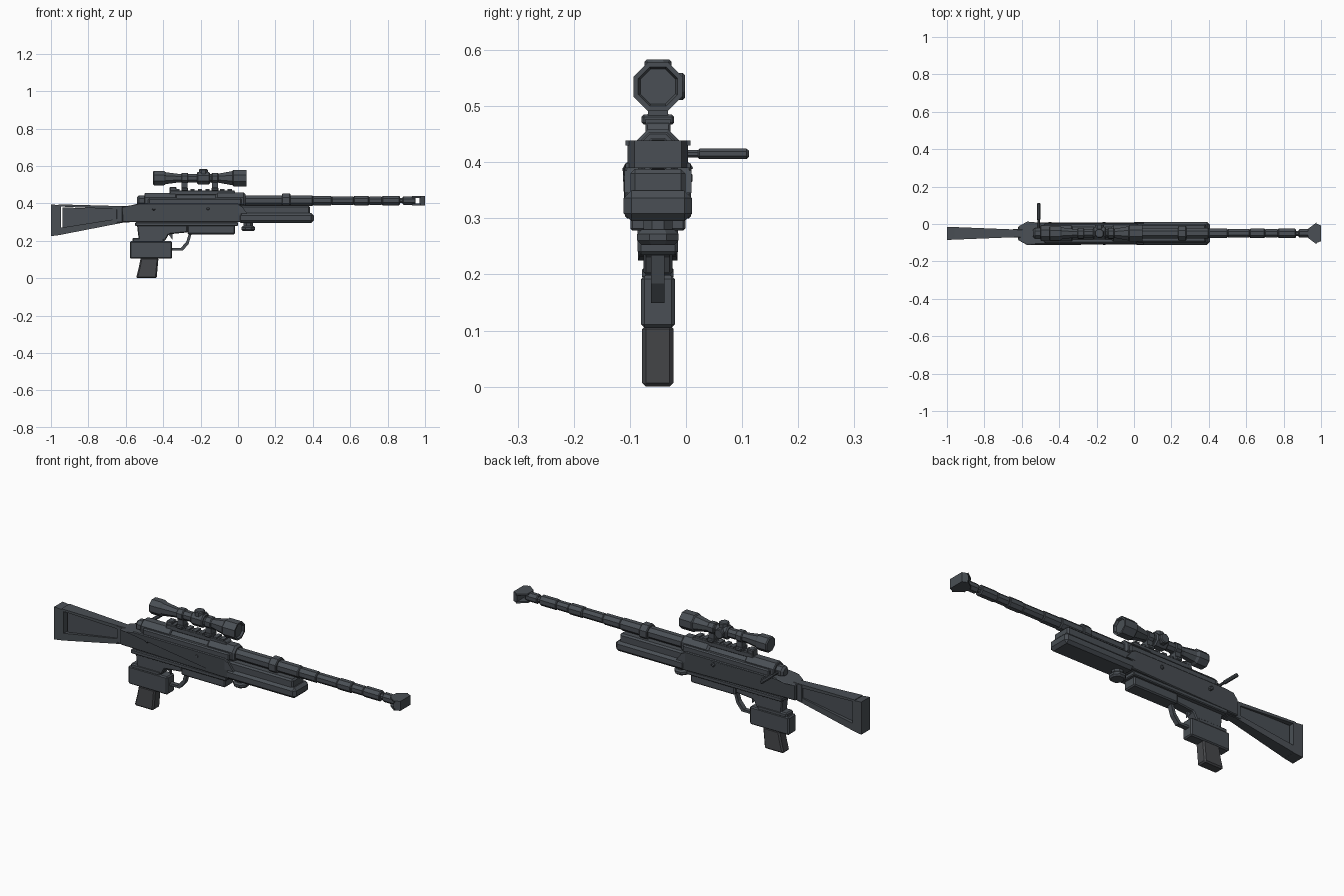
import bpy, bmesh, math
from mathutils import Vector

cube = bpy.data.objects.get("Cube")
if cube:
    bpy.data.objects.remove(cube, do_unlink=True)

# Heights of the main axes, and the centre plane of the rifle
CENTRE = -.05
BORE = Vector((0, CENTRE, .415))
SIGHT = Vector((0, CENTRE, .535))
ALONG = Vector((1, 0, 0))
ACROSS = Vector((0, 1, 0))
UP = Vector((0, 0, 1))


def material(name, red, green, blue):
    colour = (red, green, blue, 1)
    mat = bpy.data.materials.new(name)
    mat.use_nodes = True
    mat.diffuse_color = colour
    mat.node_tree.nodes["Principled BSDF"].inputs["Base Color"].default_value = colour
    return mat


STEEL = material("blue grey steel", red=.068, green=.078, blue=.09)
GREY = material("grip grey", red=.062, green=.064, blue=.07)


def finish(name, bm, mat, chamfer=0):
    bmesh.ops.recalc_face_normals(bm, faces=bm.faces)
    mesh = bpy.data.meshes.new(name)
    bm.to_mesh(mesh)
    bm.free()
    mesh.materials.append(mat)
    part = bpy.data.objects.new(name, mesh)
    bpy.context.collection.objects.link(part)
    if chamfer:
        bevel = part.modifiers.new("chamfer", 'BEVEL')
        bevel.width = chamfer
        bevel.segments = 1
        bevel.limit_method = 'ANGLE'


def skin(bm, rings):
    """Join matching rings of vertices and close both ends."""
    for ring, following in zip(rings, rings[1:]):
        for k in range(len(ring)):
            bm.faces.new((ring[k - 1], ring[k], following[k], following[k - 1]))
    bm.faces.new(rings[0])
    bm.faces.new(rings[-1])


def prism(name, outline, half, chamfer=0, mat=STEEL):
    """Side outline in x and z given thickness; half may be a rule of x."""
    width = half if callable(half) else lambda x: half
    bm = bmesh.new()
    skin(bm, [[bm.verts.new((x, CENTRE + side * width(x), z)) for x, z in outline]
              for side in (-1, 1)])
    finish(name, bm, mat, chamfer)


def box(name, left, right, bottom, top, half, chamfer=0):
    prism(name, [(left, bottom), (right, bottom), (right, top), (left, top)], half, chamfer)


def turned(name, origin, axis, steps, sides=8):
    """Solid of revolution from (distance, radius) steps along an axis."""
    u = ACROSS if axis == ALONG else ALONG
    v = axis.cross(u)
    angles = [math.tau * (k + .5) / sides for k in range(sides)]
    bm = bmesh.new()
    skin(bm, [[bm.verts.new(origin + axis * d + (u * math.cos(a) + v * math.sin(a)) * r)
               for a in angles] for d, r in steps])
    finish(name, bm, STEEL)


def drum(name, origin, axis, start, end, radius, lip=.004):
    """Cylinder with a small chamfered lip at each end."""
    turned(name, origin, axis, [(start, radius - lip), (start + lip, radius),
                                (end - lip, radius), (end, radius - lip)])


# Receiver, tapering in plan at the rear
def receiver_half(x):
    return min(.059, .036 + (x + .62) / 2)


REAR, NOSE = -.62, .02
prism("receiver", [(REAR, .3), (NOSE, .3), (NOSE, .385), (0, .4), (-.53, .4),
                   (-.57, .39), (REAR, .382)], receiver_half, chamfer=.004)
box("receiver_shoulder", left=-.48, right=NOSE, bottom=.39, top=.428, half=.053, chamfer=.006)
box("lower_rail", left=-.55, right=0, bottom=.278, top=.3, half=.049, chamfer=.004)
box("lower_housing", left=-.27, right=-.015, bottom=.235, top=.285, half=.036, chamfer=.006)

# Fore-end
box("fore_end_upper", left=0, right=.385, bottom=.34, top=.388, half=.049, chamfer=.008)
box("fore_end_lower", left=0, right=.405, bottom=.295, top=.35, half=.061, chamfer=.014)
prism("fore_end_panel", [(0, .345), (.05, .345), (NOSE, .385), (0, .39)], half=.06)
knob = Vector((.055, CENTRE, 0))
drum("fore_end_knob", knob, UP, start=.253, end=.28, radius=.04, lip=.008)
drum("fore_end_knob_stem", knob, UP, start=.27, end=.3, radius=.028)

# Side screws
for place, x in (("rear", -.45), ("front", -.16)):
    drum(f"{place}_side_screw", Vector((x, CENTRE, .372)), ACROSS, start=-.062, end=.062, radius=.01)

# Bolt, with a slimmer middle at the ejection port
drum("bolt_tail", BORE, ALONG, start=-.54, end=-.48, radius=.03, lip=.01)
drum("bolt_tube_rear", BORE, ALONG, start=-.5, end=-.33, radius=.044)
drum("ejection_port", BORE, ALONG, start=-.34, end=-.11, radius=.036)
drum("bolt_tube_front", BORE, ALONG, start=-.12, end=.04, radius=.047, lip=.01)
bolt = BORE - ALONG * .51
drum("bolt_handle_stem", bolt, ACROSS, start=.02, end=.08, radius=.007, lip=0.001)
drum("bolt_handle_knob", bolt, ACROSS, start=.07, end=.162, radius=.01)

# Barrel in steps, with its band and lug
barrel_steps = {"root": (.03, .4, .031), "middle": (.4, .5, .028), "waist": (.5, .62, .025),
                "sleeve": (.62, .7, .028), "neck": (.7, .77, .024), "tip": (.77, .865, .027)}
for place, (start, end, radius) in barrel_steps.items():
    drum(f"barrel_{place}", BORE, ALONG, start, end, radius)
drum("barrel_core", BORE, ALONG, start=.8, end=.89, radius=.015)
drum("barrel_band", BORE, ALONG, start=.235, end=.28, radius=.042)
box("barrel_lug", left=.24, right=.275, bottom=.37, top=.4, half=.02)


# Muzzle brake: flared baffle held by top and bottom plates
def brake_half(x):
    return .024 + max(0, x - .93) * .75 if x < .98 else .042


drum("muzzle_collar", BORE, ALONG, start=.88, end=.95, radius=.024)
for place, z in (("lower", .39), ("upper", .43)):
    box(f"muzzle_{place}_plate", left=.93, right=.975, bottom=z, top=z + .009, half=brake_half)
prism("muzzle_baffle", [(.97, .39), (1, .39), (1, .439), (.97, .439)], brake_half)

# Scope rail and its teeth
prism("scope_rail", [(-.37, .445), (-.01, .445), (NOSE - .04, .47), (-.36, .47)], half=.022, chamfer=.003)
for i in range(8):
    x = i * .04 - .335
    box(f"rail_tooth_{i + 1}", left=x, right=x + .022, bottom=.468, top=.477, half=.022)
box("rail_rear_block", left=-.365, right=-.33, bottom=.43, top=.488, half=.02, chamfer=.004)

# Scope tube with flared bells
TUBE, EYE, LENS = .025, .041, .047
turned("scope_tube", SIGHT, ALONG, [(-.455, EYE - .006), (-.45, EYE), (-.395, EYE), (-.385, .034),
                                    (-.32, TUBE), (-.11, TUBE), (-.03, EYE), (-.025, LENS),
                                    (.045, LENS), (.045, EYE - .003), (.035, .034)])

# Scope mounts
for place, x in (("rear", -.285), ("front", -.123)):
    drum(f"scope_{place}_ring", SIGHT, ALONG, start=x - .018, end=x + .018, radius=.031)
    box(f"scope_{place}_post", left=x - .016, right=x + .016, bottom=.465, top=.52, half=.018)
    box(f"scope_{place}_clamp", left=x - .018, right=x + .018, bottom=.467, top=.485,
        half=.029, chamfer=.004)

# Scope turrets
saddle = SIGHT - ALONG * .185
drum("turret_saddle", saddle, ALONG, start=-.035, end=.035, radius=.036, lip=.006)
for place, axis in (("elevation", UP), ("windage", ACROSS)):
    drum(f"{place}_turret", saddle, axis, start=0, end=.048, radius=.026)

# Grip assembly
prism("grip_neck", [(-.54, .285), (-.27, .285), (-.27, .245), (-.37, .235),
                    (-.39, .2), (-.53, .2)], half=.026, chamfer=.005)
box("magazine_block", left=-.578, right=-.352, bottom=.105, top=.198, half=.03, chamfer=.006)
box("magazine_collar", left=-.565, right=-.395, bottom=.19, top=.215, half=.028, chamfer=.006)
prism("pistol_grip", [(-.545, 0), (-.435, 0), (-.425, .11), (-.52, .11), (-.53, .06)],
      half=.028, chamfer=.007, mat=GREY)

# Trigger and its bent guard, a strip offset from one path
prism("trigger", [(-.375, .24), (-.35, .24), (-.35, .205)], half=.006)
guard_path = [Vector(p) for p in ((-.255, .24), (-.27, .19), (-.3, .155), (-.36, .155))]
inset = Vector((-.006, .006))
prism("trigger_guard", [p - inset for p in guard_path] + [p + inset for p in reversed(guard_path)],
      half=.012)


# Shoulder stock: frame widening to the rear, around a thin panel
def stock_half(x):
    return .02 - (x - REAR) * .04


def stock_bar(name, rear_span, front_span, rear=-.96, front=-.6, half=stock_half):
    (low, high), (front_low, front_high) = rear_span, front_span
    prism(name, [(rear, low), (front, front_low), (front, front_high), (rear, high)], half)


stock_bar("stock_butt", rear_span=(.225, .395), front_span=(.232, .39), rear=-1, front=-.947)
stock_bar("stock_top_bar", rear_span=(.384, .395), front_span=(.366, .385))
stock_bar("stock_bottom_bar", rear_span=(.23, .268), front_span=(.3, .325))
stock_bar("stock_panel", rear_span=(.26, .378), front_span=(.305, .372),
          rear=-.938, front=-.63, half=.014)
box("stock_joint", left=-.65, right=-.58, bottom=.297, top=.386, half=.022, chamfer=.003)
